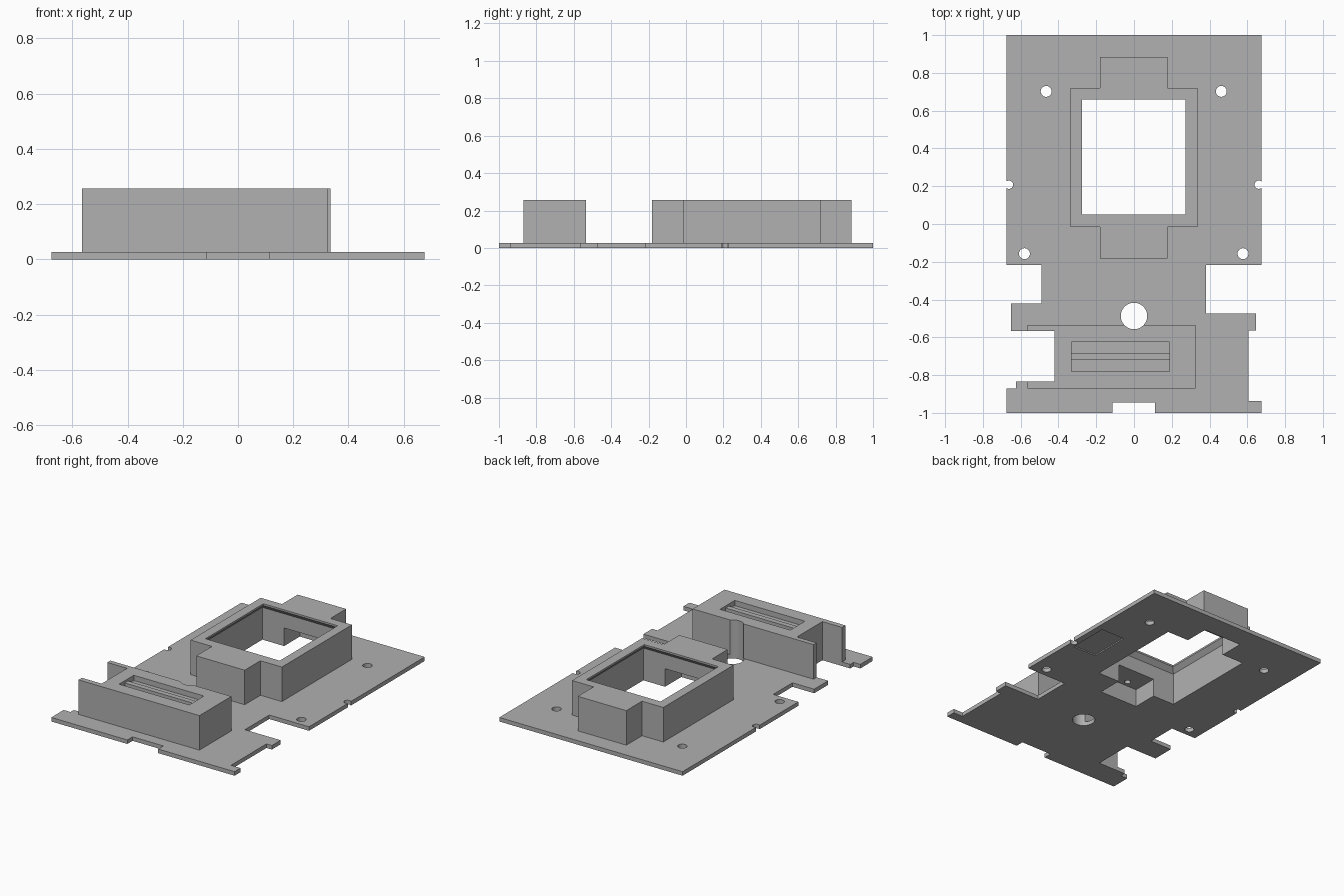
import bpy, bmesh, math

old = bpy.data.objects.get("Cube")
if old:
    bpy.data.objects.remove(old, do_unlink=True)

grey = bpy.data.materials.new("plain grey")
grey.use_nodes = True
COLOUR = (0.44, 0.44, 0.44, 1)
grey.diffuse_color = COLOUR
grey.node_tree.nodes["Principled BSDF"].inputs["Base Color"].default_value = COLOUR

PLATE_TOP, TOP = 0.027, 0.257


def loft(name, rings):
    """Closed solid through stacked outlines: [(outline, z), ...]."""
    bm = bmesh.new()
    loops = [[bm.verts.new((x, y, z)) for x, y in pts] for pts, z in rings]
    bm.faces.new(loops[0][::-1])
    bm.faces.new(loops[-1])
    for a, b in zip(loops, loops[1:]):
        for i in range(len(a)):
            j = (i + 1) % len(a)
            bm.faces.new((a[i], a[j], b[j], b[i]))
    bmesh.ops.recalc_face_normals(bm, faces=bm.faces)
    mesh = bpy.data.meshes.new(name)
    bm.to_mesh(mesh)
    bm.free()
    mesh.materials.append(grey)
    obj = bpy.data.objects.new(name, mesh)
    bpy.context.collection.objects.link(obj)
    return obj


def rect(x0, x1, y0, y1):
    return [(x0, y0), (x1, y0), (x1, y1), (x0, y1)]


def circle(x, y, r, n=32):
    return [(x + r * math.cos(2 * math.pi * i / n),
             y + r * math.sin(2 * math.pi * i / n)) for i in range(n)]


def prism(name, pts, z0, z1):
    return loft(name, [(pts, z0), (pts, z1)])


def cut(obj, rings):
    """Subtract a lofted shape from the object and drop the cutter."""
    cutter = loft("cutter", rings)
    cutter.hide_render = True
    mod = obj.modifiers.new("cut", "BOOLEAN")
    mod.operation, mod.solver, mod.object = "DIFFERENCE", "EXACT", cutter
    bpy.context.view_layer.objects.active = obj
    bpy.ops.object.modifier_apply(modifier=mod.name)
    bpy.data.objects.remove(cutter, do_unlink=True)


def cut_prism(obj, pts, z0=-0.1, z1=0.4):
    cut(obj, [(pts, z0), (pts, z1)])


# Base plate with its notched outline
plate = prism("base_plate", [
    (-0.675, 1), (-0.675, -0.217), (-0.49, -0.217), (-0.49, -0.42),
    (-0.65, -0.42), (-0.65, -0.567), (-0.42, -0.567), (-0.42, -0.835),
    (-0.625, -0.835), (-0.625, -0.87), (-0.675, -0.87), (-0.675, -1),
    (-0.115, -1), (-0.115, -0.945), (0.112, -0.945), (0.112, -1),
    (0.675, -1), (0.675, -0.937), (0.605, -0.937), (0.605, -0.565),
    (0.645, -0.565), (0.645, -0.473), (0.382, -0.473), (0.382, -0.217),
    (0.675, -0.217), (0.675, 1)], 0, PLATE_TOP)

# Raised frame with a tab at the front and the back
frame = prism("raised_frame", [
    (-0.337, -0.017), (-0.18, -0.017), (-0.18, -0.182), (0.177, -0.182),
    (0.177, -0.017), (0.335, -0.017), (0.335, 0.72), (0.177, 0.72),
    (0.177, 0.885), (-0.18, 0.885), (-0.18, 0.72), (-0.337, 0.72)],
    PLATE_TOP, TOP)

# Well through frame and plate, narrowing to a lip, with hollows in the tabs
wide = rect(-0.302, 0.3, 0.02, 0.688)
narrow = rect(-0.275, 0.272, 0.05, 0.66)
for part in (plate, frame):
    cut(part, [(wide, -0.1), (wide, 0.215), (narrow, 0.245), (narrow, 0.4)])
    for y0, y1 in ((-0.15, 0.1), (0.6, 0.853)):
        cut_prism(part, rect(-0.142, 0.14, y0, y1), z1=0.12)
cut_prism(frame, circle(-0.04, -0.11, 0.02), 0.1, 0.19)

# Front block, open at one end between two thin walls
block = prism("front_block", [
    (-0.565, -0.87), (0.325, -0.87), (0.325, -0.535), (-0.565, -0.535),
    (-0.565, -0.567), (-0.42, -0.567), (-0.42, -0.835), (-0.565, -0.835)],
    PLATE_TOP, TOP)
cut_prism(block, rect(-0.33, 0.187, -0.78, -0.625), 0.222)
prism("slot_ridge", rect(-0.33, 0.187, -0.72, -0.685), 0.215, 0.242)

# Large hole, which also grooves the block
for part in (plate, block):
    cut_prism(part, circle(0, -0.487, 0.07))

# Screw holes and edge notches
for x, y, r in ((-0.465, 0.702, 0.029), (0.462, 0.702, 0.029),
                (-0.58, -0.157, 0.029), (0.577, -0.157, 0.029),
                (-0.662, 0.208, 0.022), (0.66, 0.208, 0.022)):
    cut_prism(plate, circle(x, y, r, 24))

# Shallow pocket on the underside
cut_prism(plate, rect(0.456, 0.632, 0.17, 0.445), z1=0.008)

# Soft round holes, crisp corners
for obj in (plate, frame, block):
    bpy.ops.object.select_all(action="DESELECT")
    obj.select_set(True)
    bpy.context.view_layer.objects.active = obj
    bpy.ops.object.shade_smooth_by_angle(angle=math.radians(30))
